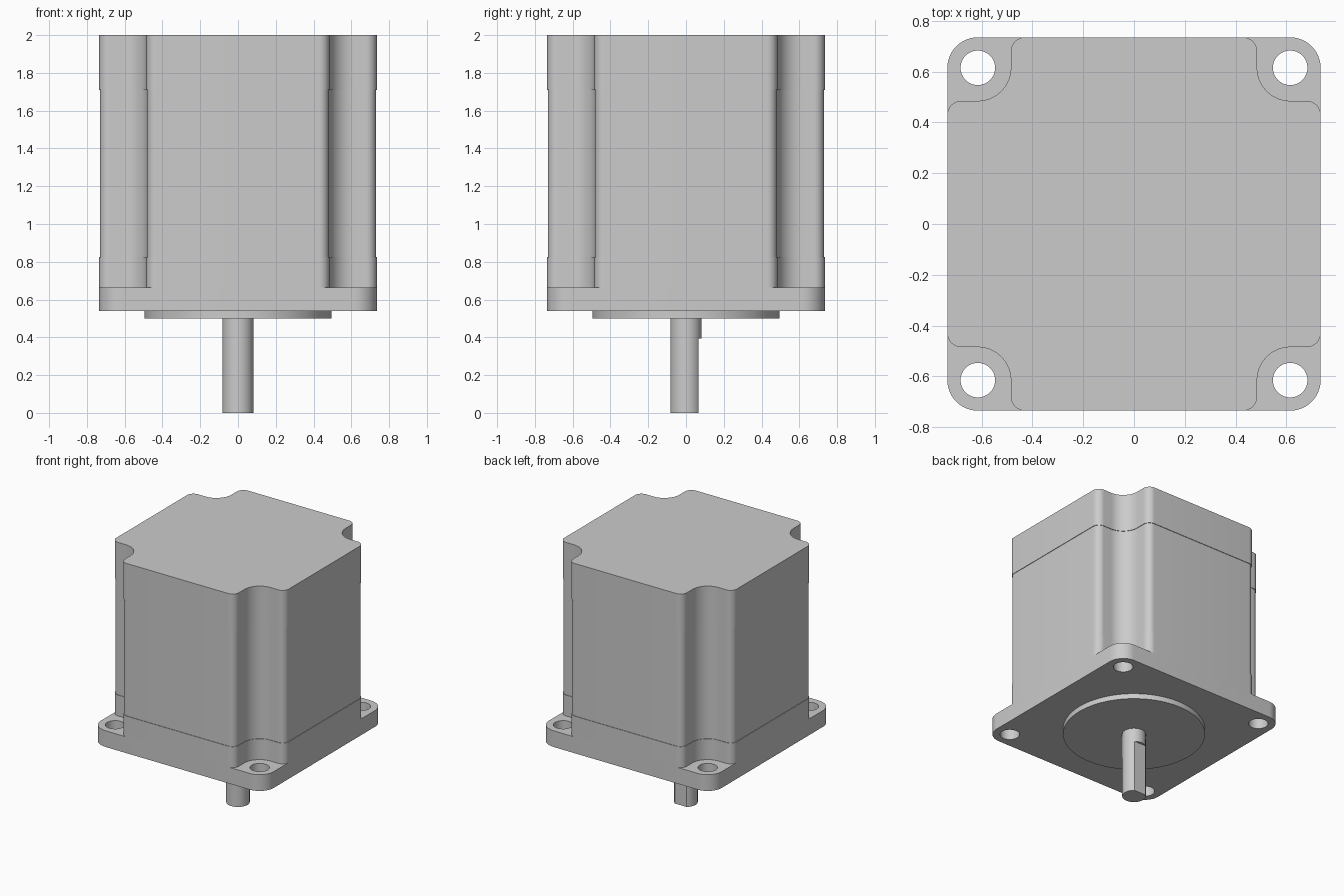
import bpy, bmesh
from math import cos, sin, pi, radians
from mathutils import Matrix

if "Cube" in bpy.data.objects:
    bpy.data.objects.remove(bpy.data.objects["Cube"], do_unlink=True)

HALF = 0.735      # half width of the square body
HOLE = 0.615      # bolt hole offset from the axis

steel = bpy.data.materials.new("grey_metal")
steel.use_nodes = True
grey = (0.6, 0.6, 0.6, 1)
steel.diffuse_color = grey
steel.node_tree.nodes["Principled BSDF"].inputs["Base Color"].default_value = grey


def arc(cx, cy, r, start, end, n=12):
    angles = [radians(start + (end - start) * i / n) for i in range(n + 1)]
    return [(cx + r * cos(a), cy + r * sin(a)) for a in angles]


def four_corners(corner):
    """Repeat one corner's outline around the axis."""
    turns = [lambda x, y: (x, y), lambda x, y: (-y, x),
             lambda x, y: (-x, -y), lambda x, y: (y, -x)]
    return [t(x, y) for t in turns for x, y in corner]


def circle(r, n=96):
    return arc(0, 0, r, 0, 360, n)[:-1]


def stack(name, layers):
    """Loft matching outlines, given as (z, outline), and cap both ends."""
    bm = bmesh.new()
    rings = [[bm.verts.new((x, y, z)) for x, y in pts] for z, pts in layers]
    n = len(rings[0])
    for low, high in zip(rings, rings[1:]):
        for i in range(n):
            j = (i + 1) % n
            bm.faces.new((low[i], low[j], high[j], high[i]))
    bm.faces.new(rings[0][::-1])
    bm.faces.new(rings[-1])
    bmesh.ops.dissolve_degenerate(bm, dist=1e-5, edges=bm.edges)
    mesh = bpy.data.meshes.new(name)
    bm.to_mesh(mesh)
    bm.free()
    obj = bpy.data.objects.new(name, mesh)
    bpy.context.collection.objects.link(obj)
    mesh.materials.append(steel)
    return obj


def select_only(obj):
    bpy.ops.object.select_all(action='DESELECT')
    obj.select_set(True)
    bpy.context.view_layer.objects.active = obj


def body_outline(inset):
    """Square with a scooped relief around each bolt hole."""
    r = 0.055 - inset
    scoop = 0.13 + inset
    wall = HOLE - scoop
    side = HALF - inset
    return four_corners(
        arc(side - r, wall - r, r, 0, 90)
        + arc(HOLE, HOLE, scoop, 270, 180, 20)
        + arc(wall - r, side - r, r, 0, 90))


# Motor body: end caps with a slightly recessed middle section
cap, core = body_outline(0), body_outline(0.004)
body = stack("motor_body", [(0.665, cap), (0.825, cap), (0.825, core),
                            (1.71, core), (1.71, cap), (2.0, cap)])

# Mounting flange with four bolt holes
corner = arc(HALF - 0.12, HALF - 0.12, 0.12, 0, 90)
plate = four_corners(corner)
flange = stack("mounting_flange", [(0.54, plate), (0.665, plate)])

bm = bmesh.new()
for x in (-HOLE, HOLE):
    for y in (-HOLE, HOLE):
        bmesh.ops.create_cone(bm, cap_ends=True, segments=48, radius1=0.068,
                              radius2=0.068, depth=0.4,
                              matrix=Matrix.Translation((x, y, 0.6)))
mesh = bpy.data.meshes.new("hole_cutter")
bm.to_mesh(mesh)
bm.free()
mesh.materials.append(steel)
cutter = bpy.data.objects.new("hole_cutter", mesh)
bpy.context.collection.objects.link(cutter)
cutter.hide_render = True

cut = flange.modifiers.new("bolt_holes", 'BOOLEAN')
cut.operation = 'DIFFERENCE'
cut.solver = 'EXACT'
cut.object = cutter
select_only(flange)
bpy.ops.object.modifier_apply(modifier=cut.name)
bpy.data.objects.remove(cutter, do_unlink=True)

# Raised pilot disc under the flange
pilot = stack("pilot_disc", [(0.5, circle(0.495)), (0.55, circle(0.495))])

# Output shaft with a flat on its back side
full = circle(0.082)
flat = [(x, min(y, 0.065)) for x, y in full]
shaft = stack("output_shaft", [(0, flat), (0.395, flat), (0.395, full), (0.52, full)])

for obj in (body, flange, pilot, shaft):
    select_only(obj)
    bpy.ops.object.shade_smooth_by_angle(angle=radians(25))
